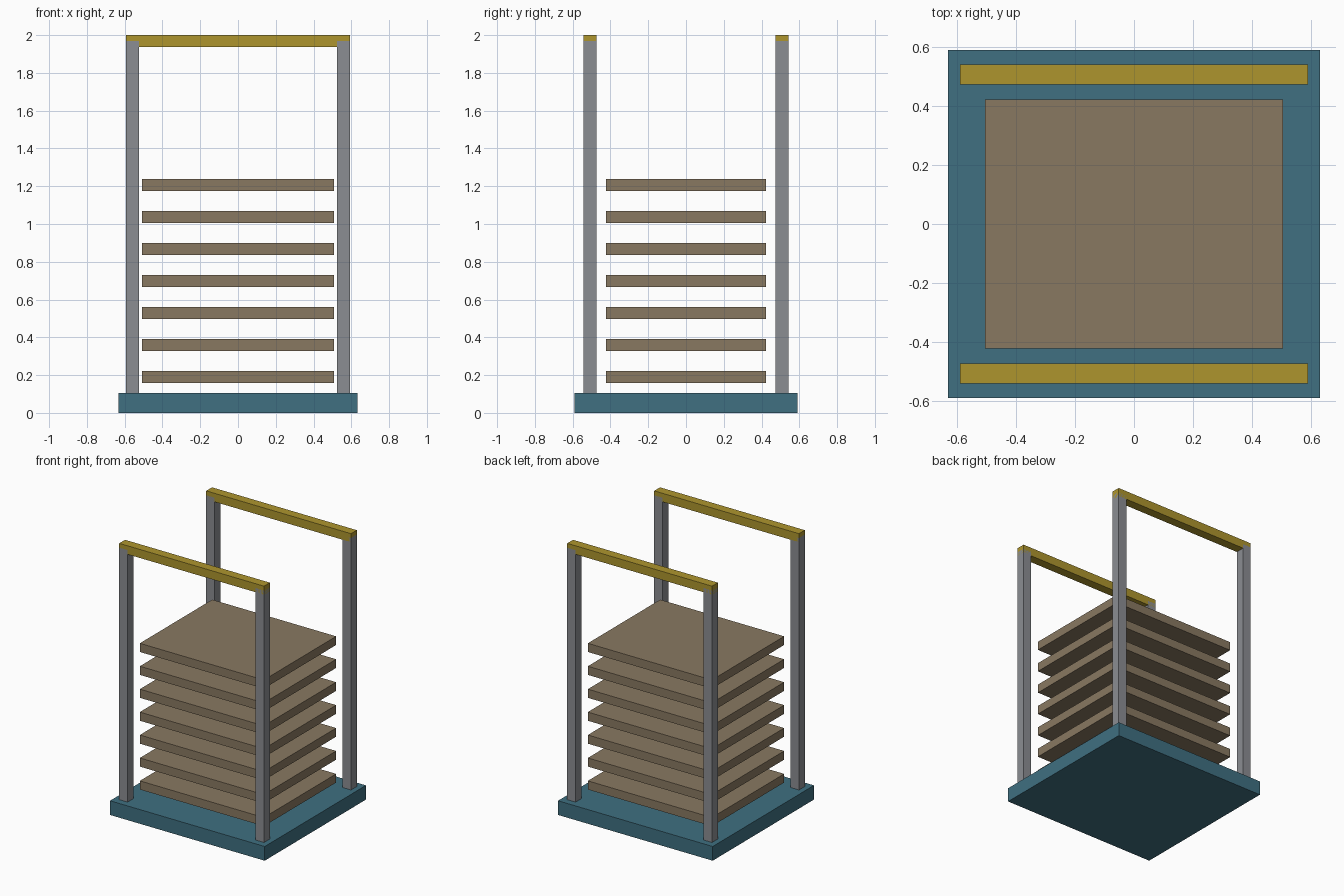
import bpy

if "Cube" in bpy.data.objects:
    bpy.data.objects.remove(bpy.data.objects["Cube"])


def material(name, rgb):
    mat = bpy.data.materials.new(name)
    mat.diffuse_color = (*rgb, 1)
    mat.use_nodes = True
    mat.node_tree.nodes["Principled BSDF"].inputs["Base Color"].default_value = mat.diffuse_color
    return mat


BLUE = material("blue_paint", (0.05, 0.16, 0.22))
STEEL = material("steel", (0.26, 0.27, 0.29))
YELLOW = material("yellow_paint", (0.42, 0.30, 0.027))
WOOD = material("board", (0.25, 0.19, 0.12))


def box(name, x, y, z0, z1, sx, sy, mat):
    """Box centred on x, y, spanning z0 to z1."""
    bpy.ops.mesh.primitive_cube_add(size=1, location=(x, y, (z0 + z1) / 2))
    ob = bpy.context.object
    ob.name = name
    ob.scale = (sx, sy, z1 - z0)
    bpy.ops.object.transform_apply(location=False, rotation=False, scale=True)
    ob.data.materials.append(mat)
    return ob


BASE_TOP = 0.105
POST = 0.068
POST_X, POST_Y = 0.558, 0.508

# Base slab
box("base", 0, 0, 0, BASE_TOP, 1.265, 1.183, BLUE)

# Two frames, each with a pair of posts and a top rail
for side, sy in (("front", -1), ("back", 1)):
    for hand, sx in (("left", -1), ("right", 1)):
        box(f"{side}_{hand}_post", sx * POST_X, sy * POST_Y,
            BASE_TOP, 1.968, POST, POST, STEEL)
    box(f"{side}_top_rail", 0, sy * POST_Y, 1.937, 2.0,
        2 * POST_X + POST, POST, YELLOW)

# Stack of evenly spaced boards
for i in range(7):
    z = 0.157 + 0.1695 * i
    box(f"board_{i + 1}", 0, 0, z, z + 0.064, 1.014, 0.845, WOOD)
